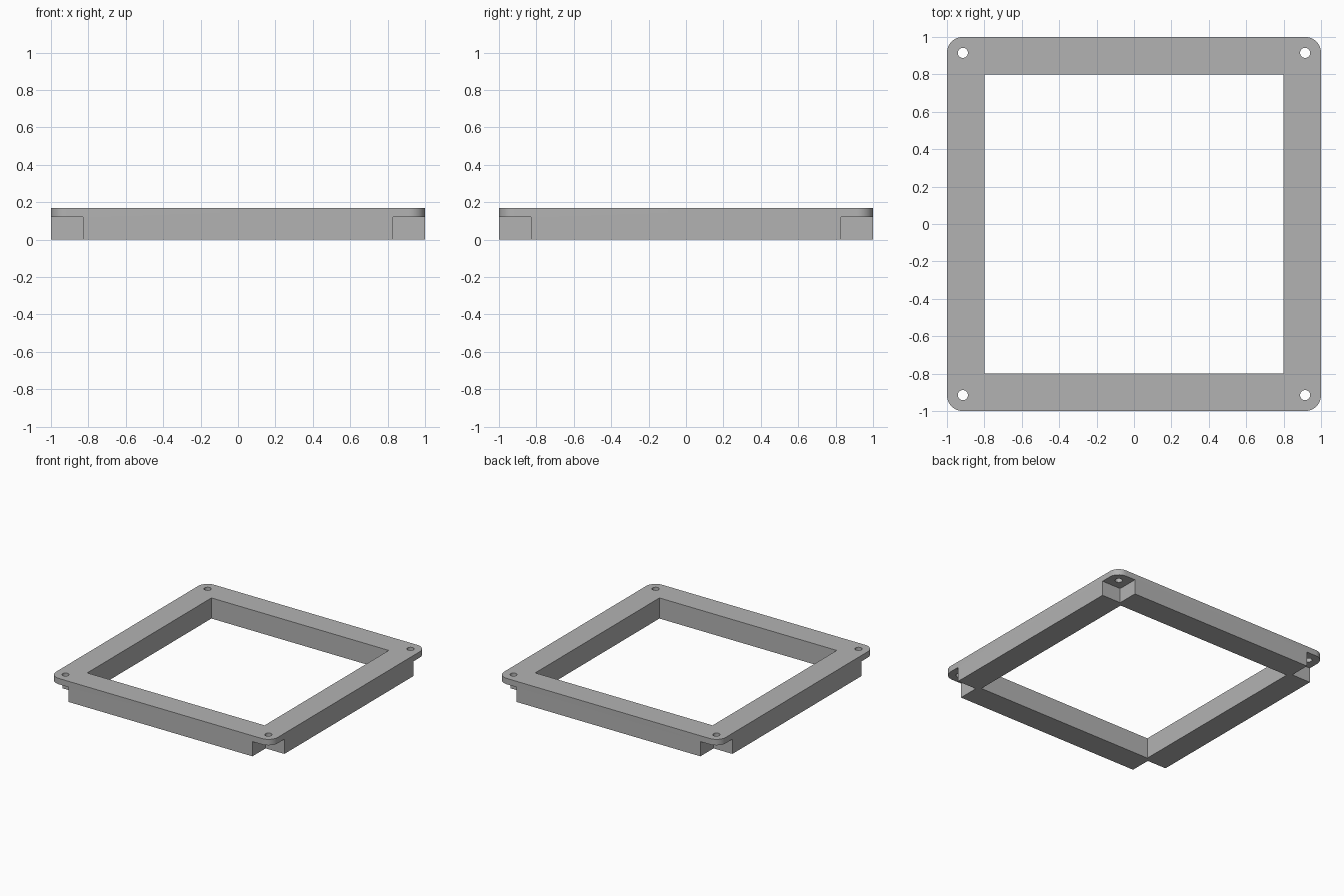
import bpy, bmesh
from math import cos, sin, pi, radians

cube = bpy.data.objects.get("Cube")
if cube:
    bpy.data.objects.remove(cube, do_unlink=True)

HEIGHT = 0.168      # overall height
LIP_Z = 0.12        # underside of the corner tabs
WINDOW = 0.8        # half width of the opening
NOTCH = 0.83        # inner edge of the corner notches
RADIUS = 0.085      # corner rounding, concentric with the holes
HOLE_R = 0.027
CORNERS = [(1, 1), (-1, 1), (-1, -1), (1, -1)]

grey = bpy.data.materials.new("grey")
grey.use_nodes = True
colour = (0.45, 0.45, 0.45, 1)
grey.diffuse_color = colour
grey.node_tree.nodes["Principled BSDF"].inputs["Base Color"].default_value = colour


def arc(cx, cy, r, start, sweep, steps):
    return [(cx + r * cos(start + sweep * i / steps),
             cy + r * sin(start + sweep * i / steps)) for i in range(steps + 1)]


def rectangle(x0, x1, y0, y1):
    return [(x0, y0), (x1, y0), (x1, y1), (x0, y1)]


def prisms(name, outlines, z0, z1):
    """One object made of upright prisms, one for each outline."""
    bm = bmesh.new()
    for outline in outlines:
        low = [bm.verts.new((x, y, z0)) for x, y in outline]
        high = [bm.verts.new((x, y, z1)) for x, y in outline]
        bm.faces.new(low[::-1])
        bm.faces.new(high)
        for i in range(len(low)):
            j = (i + 1) % len(low)
            bm.faces.new((low[i], low[j], high[j], high[i]))
    bmesh.ops.recalc_face_normals(bm, faces=bm.faces)
    mesh = bpy.data.meshes.new(name)
    bm.to_mesh(mesh)
    bm.free()
    mesh.materials.append(grey)
    obj = bpy.data.objects.new(name, mesh)
    bpy.context.collection.objects.link(obj)
    return obj


# Rounded square slab
inset = 1 - RADIUS
outline = []
for k, (sx, sy) in enumerate(CORNERS):
    outline += arc(sx * inset, sy * inset, RADIUS, k * pi / 2, pi / 2, 12)
frame = prisms("frame", [outline], 0, HEIGHT)

# Opening and four screw holes
openings = [rectangle(-WINDOW, WINDOW, -WINDOW, WINDOW)]
openings += [arc(sx * inset, sy * inset, HOLE_R, 0, 2 * pi, 32)[:-1] for sx, sy in CORNERS]
opening_cutter = prisms("opening_cutter", openings, -0.1, 0.3)

# Square notches under the corner tabs
notches = []
for sx, sy in CORNERS:
    xs, ys = sorted((sx * NOTCH, sx * 1.1)), sorted((sy * NOTCH, sy * 1.1))
    notches.append(rectangle(*xs, *ys))
notch_cutter = prisms("notch_cutter", notches, -0.1, LIP_Z)

# Cut the slab
bpy.context.view_layer.objects.active = frame
frame.select_set(True)
for cutter in (notch_cutter, opening_cutter):
    cutter.hide_render = True
    mod = frame.modifiers.new(cutter.name, 'BOOLEAN')
    mod.operation = 'DIFFERENCE'
    mod.solver = 'EXACT'
    mod.object = cutter
    bpy.ops.object.modifier_apply(modifier=mod.name)
    bpy.data.objects.remove(cutter, do_unlink=True)

bpy.ops.object.shade_smooth_by_angle(angle=radians(30))
